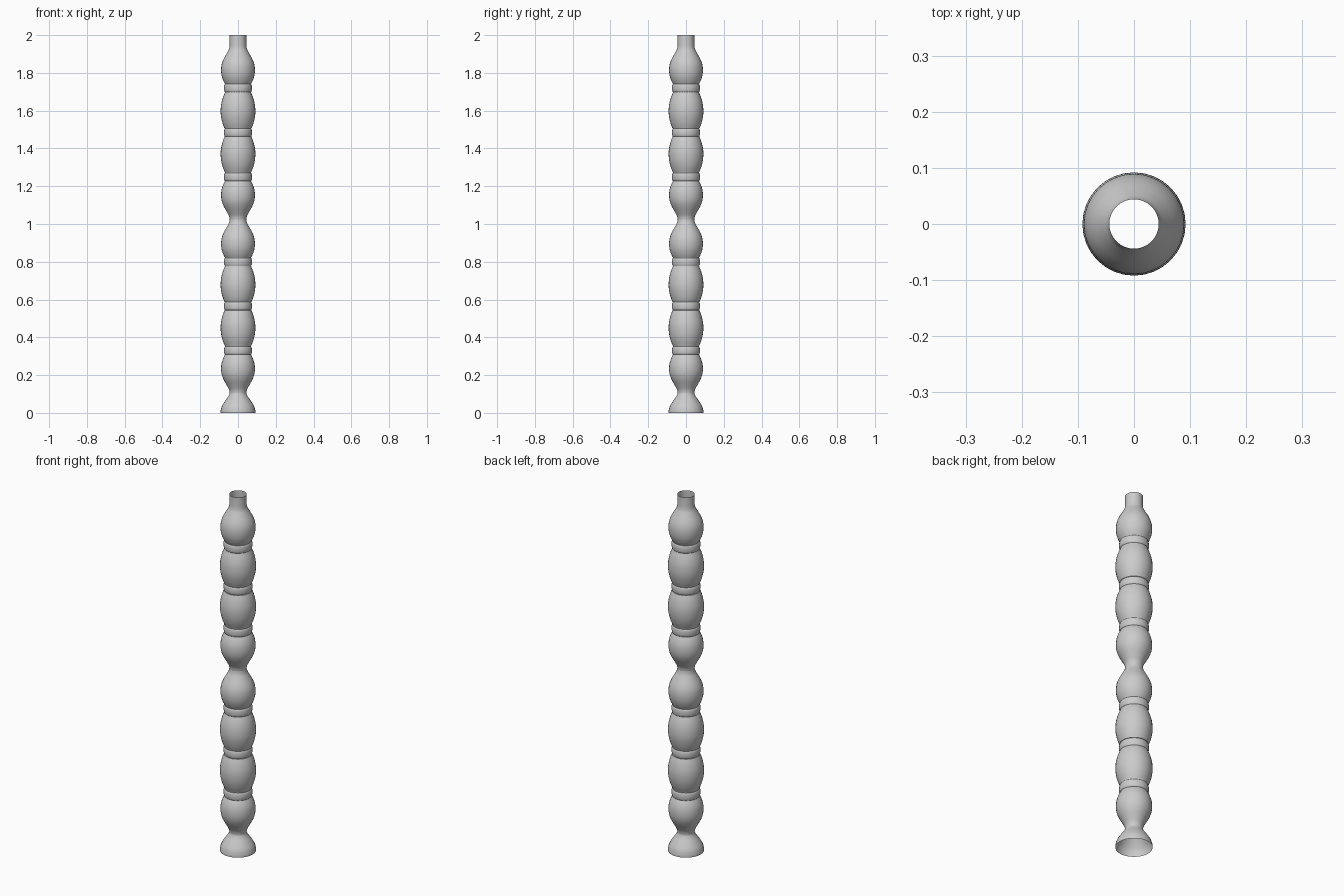
import bpy, bmesh, math

if "Cube" in bpy.data.objects:
    bpy.data.objects.remove(bpy.data.objects["Cube"])

SIDES = 32
NECK, RING, BELLY = 0.044, 0.074, 0.092


def spline(pts, steps=5):
    """Catmull-Rom smoothing through (radius, height) points."""
    ext = [pts[0]] + pts + [pts[-1]]
    out = []
    for a, b, c, d in zip(ext, ext[1:], ext[2:], ext[3:]):
        for i in range(steps):
            t = i / steps
            out.append(tuple(0.5 * (2*q + (r-p)*t + (2*p-5*q+4*r-s)*t*t + (3*q-p-3*r+s)*t**3)
                             for p, q, r, s in zip(a, b, c, d)))
    return out + [pts[-1]]


def ring(centre, half=0.021):
    """Small rounded collar."""
    return [(0.069 + (RING - 0.069) * math.cos(a), centre + half * math.sin(a))
            for a in [math.pi * (i / 8 - 0.5) for i in range(9)]]


# Half of one turned section, measured outward from its middle collar
half = [p for p in ring(0) if p[1] >= -1e-6]
half += spline([(0.0715, 0.022), (0.082, 0.05), (0.090, 0.085), (BELLY, 0.116),
                (0.089, 0.150), (0.081, 0.182), (0.069, 0.212)])
half += ring(0.235)
half += spline([(0.069, 0.257), (0.079, 0.277), (0.087, 0.303), (0.0895, 0.333),
                (0.086, 0.362), (0.076, 0.389), (0.060, 0.418), (0.048, 0.441), (NECK, 0.459)])


def section(centre):
    lower = [(r, centre - d) for r, d in reversed(half[1:])]
    return lower + [(r, centre + d) for r, d in half]


# Flared foot, two mirrored sections, plain top spigot
foot = [(0.092, 0), (0.092, 0.012)] + spline(
    [(0.0915, 0.014), (0.085, 0.036), (0.068, 0.064), (0.053, 0.085), (0.046, 0.098)])
profile = foot + section(0.565) + section(1.484) + [(NECK, 2.0)]

# Lathe the profile into an open tube
bm = bmesh.new()
rows = [[bm.verts.new((r * math.cos(2*math.pi*i/SIDES), r * math.sin(2*math.pi*i/SIDES), z))
         for i in range(SIDES)] for r, z in profile]
for lo, hi in zip(rows, rows[1:]):
    for i in range(SIDES):
        j = (i + 1) % SIDES
        bm.faces.new((lo[i], lo[j], hi[j], hi[i]))
bmesh.ops.remove_doubles(bm, verts=bm.verts, dist=0.0003)
mesh = bpy.data.meshes.new("turned_post")
bm.to_mesh(mesh)
bm.free()
post = bpy.data.objects.new("turned_post", mesh)
bpy.context.collection.objects.link(post)
bpy.context.view_layer.objects.active = post
post.select_set(True)
bpy.ops.object.shade_smooth_by_angle(angle=math.radians(35))
